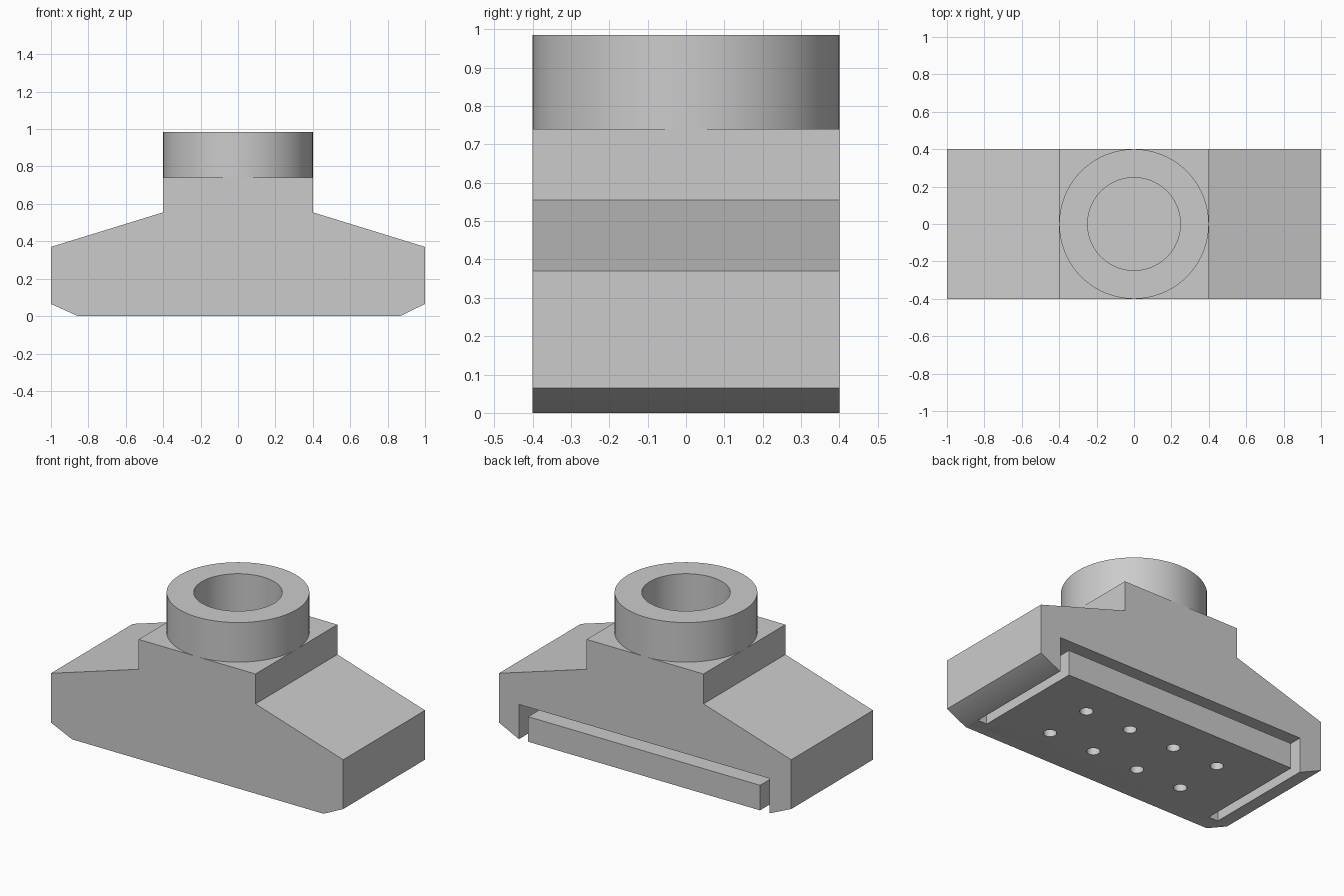
import bpy, bmesh, math
from mathutils import Matrix

cube = bpy.data.objects.get("Cube")
if cube:
    bpy.data.objects.remove(cube, do_unlink=True)

grey = bpy.data.materials.new("plain grey")
grey.use_nodes = True
COLOUR = (0.6, 0.6, 0.6, 1.0)
grey.diffuse_color = COLOUR
grey.node_tree.nodes["Principled BSDF"].inputs["Base Color"].default_value = COLOUR


def finish(name, bm):
    """Turn a bmesh into a grey object."""
    bmesh.ops.recalc_face_normals(bm, faces=bm.faces)
    mesh = bpy.data.meshes.new(name)
    bm.to_mesh(mesh)
    bm.free()
    mesh.materials.append(grey)
    ob = bpy.data.objects.new(name, mesh)
    bpy.context.collection.objects.link(ob)
    return ob


def extrude_profile(name, points, y0, y1):
    """Extrude an x-z outline from y0 to y1."""
    bm = bmesh.new()
    face = bm.faces.new([bm.verts.new((x, y0, z)) for x, z in points])
    new = bmesh.ops.extrude_face_region(bm, geom=[face])["geom"]
    verts = [g for g in new if isinstance(g, bmesh.types.BMVert)]
    bmesh.ops.translate(bm, verts=verts, vec=(0, y1 - y0, 0))
    return finish(name, bm)


def activate(ob):
    bpy.ops.object.select_all(action="DESELECT")
    ob.select_set(True)
    bpy.context.view_layer.objects.active = ob


def cut(ob, cutter):
    """Subtract the cutter and remove it."""
    cutter.hide_render = True
    mod = ob.modifiers.new("cut", "BOOLEAN")
    mod.operation = "DIFFERENCE"
    mod.solver = "EXACT"
    mod.object = cutter
    activate(ob)
    bpy.ops.object.modifier_apply(modifier=mod.name)
    bpy.data.objects.remove(cutter, do_unlink=True)


# Body: sloped shoulders, square neck and chamfered bottom corners
body = extrude_profile("body", [
    (-0.855, 0), (0.866, 0), (1, 0.065), (1, 0.37), (0.4, 0.555), (0.4, 0.74),
    (-0.4, 0.74), (-0.4, 0.555), (-1, 0.37), (-1, 0.065)], -0.4, 0.4)

# U-shaped slot, open at the back and bottom, leaving a tongue fixed at the front
cut(body, extrude_profile("slot_cutter", [
    (-0.85, -0.1), (-0.85, 0.214), (0.862, 0.214), (0.862, -0.1),
    (0.80, -0.1), (0.80, 0.155), (-0.787, 0.155), (-0.787, -0.1)], -0.3, 0.5))

# Two rows of four screw holes through the tongue
bm = bmesh.new()
for i in range(4):
    for y in (-0.155, 0.155):
        x = 0.005 + 0.31 * (i - 1.5)
        bmesh.ops.create_cone(bm, cap_ends=True, segments=32, radius1=0.037,
                              radius2=0.037, depth=0.28,
                              matrix=Matrix.Translation((x, y, 0.045)))
cut(body, finish("hole_cutter", bm))

# Collar: a thick ring turned around the z axis
bm = bmesh.new()
ring = [bm.verts.new(p) for p in
        [(0.4, 0, 0.74), (0.4, 0, 0.985), (0.248, 0, 0.985), (0.248, 0, 0.74)]]
edges = [bm.edges.new((ring[i], ring[(i + 1) % 4])) for i in range(4)]
bmesh.ops.spin(bm, geom=ring + edges, cent=(0, 0, 0), axis=(0, 0, 1),
               angle=math.tau, steps=96, use_duplicate=False)
bmesh.ops.remove_doubles(bm, verts=bm.verts, dist=0.0005)
collar = finish("collar", bm)

for ob in (body, collar):
    activate(ob)
    bpy.ops.object.shade_smooth_by_angle(angle=math.radians(30))
